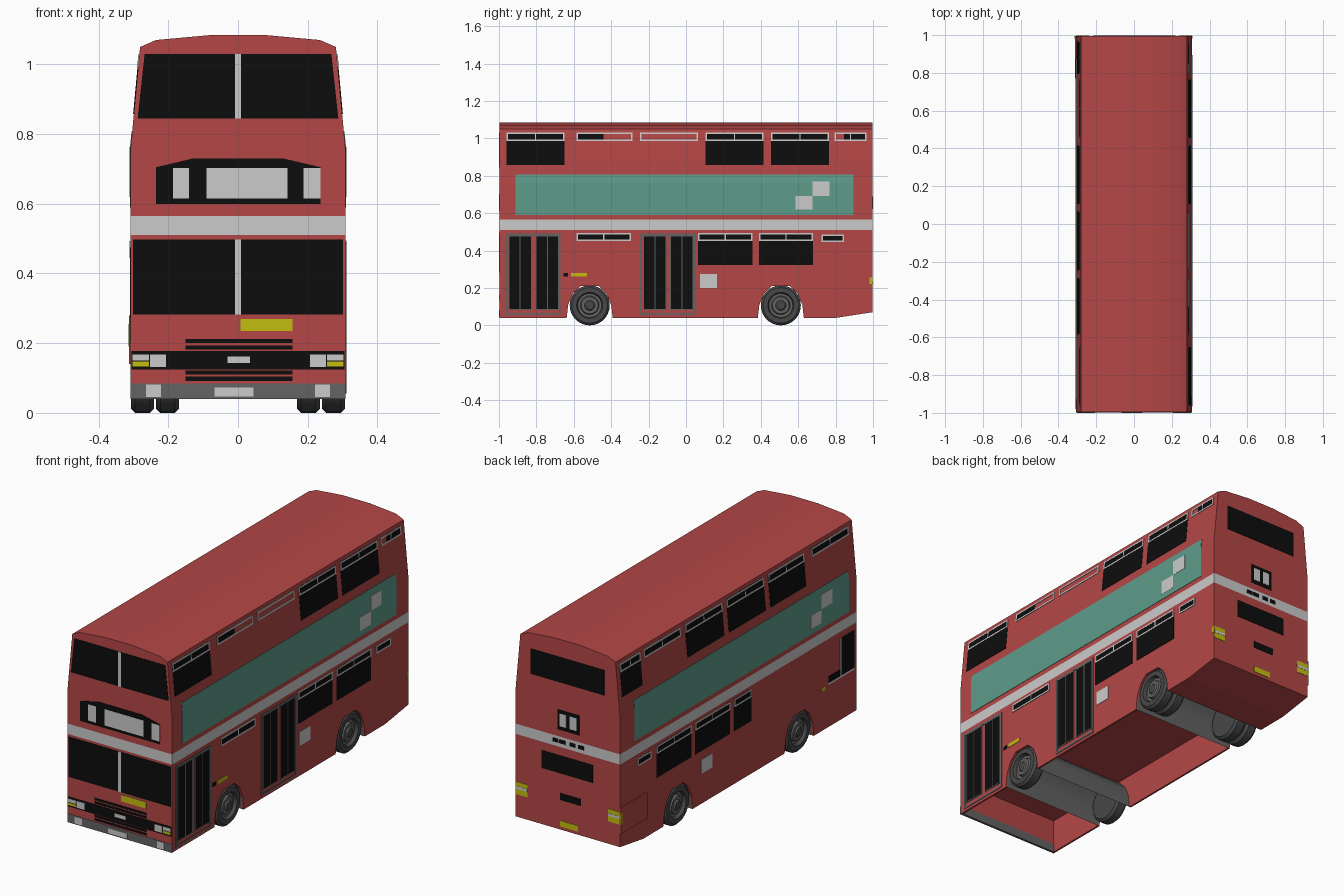
import bpy, bmesh, math
from mathutils import Vector

if "Cube" in bpy.data.objects:
    bpy.data.objects.remove(bpy.data.objects["Cube"])

def material(name, r, g, b):
    m = bpy.data.materials.new(name)
    m.diffuse_color = (r, g, b, 1)
    m.use_nodes = True
    m.node_tree.nodes["Principled BSDF"].inputs["Base Color"].default_value = m.diffuse_color
    return m

RED = material("bus red", .46, .062, .062)
BLACK = material("window black", .004, .004, .004)
WHITE = material("pale grey", .6, .6, .6)
GREEN = material("panel green", .112, .335, .26)
YELLOW = material("lamp yellow", .55, .51, .005)
GREY = material("bumper grey", .125, .125, .125)
TYRE = material("tyre grey", .065, .065, .065)

END = .996        # half length of the shell, plates reach 1.0
FLOOR = .22

def side_x(z):
    return .308 if z <= .76 else .308 - .027 * (z - .76) / .29

def finish(name, bm, mats, smooth=False):
    bmesh.ops.recalc_face_normals(bm, faces=bm.faces[:])
    me = bpy.data.meshes.new(name)
    bm.to_mesh(me)
    bm.free()
    for m in mats:
        me.materials.append(m)
    ob = bpy.data.objects.new(name, me)
    bpy.context.collection.objects.link(ob)
    if smooth:
        bpy.ops.object.select_all(action='DESELECT')
        ob.select_set(True)
        bpy.context.view_layer.objects.active = ob
        bpy.ops.object.shade_smooth_by_angle(angle=math.radians(30))
    return ob

def loft(bm, a, b):
    """Closed prism between two matching outlines."""
    va, vb = [bm.verts.new(p) for p in a], [bm.verts.new(p) for p in b]
    bm.faces.new(va)
    bm.faces.new(vb[::-1])
    for i in range(len(a)):
        j = (i + 1) % len(a)
        bm.faces.new((va[i], vb[i], vb[j], va[j]))

def x_prism(name, outline, x0, x1, mat):
    bm = bmesh.new()
    loft(bm, [(x0, y, z) for y, z in outline], [(x1, y, z) for y, z in outline])
    return finish(name, bm, [mat])

# Body shell: cross-section along y, with the pale band cut in by height
half = [(.308, FLOOR), (.308, .76), (.281, 1.05), (.235, 1.07), (.08, 1.084)]
section = half + [(-x, z) for x, z in reversed(half)]
bm = bmesh.new()
loft(bm, [(x, -END, z) for x, z in section], [(x, END, z) for x, z in section])
for z in (.51, .565):
    bmesh.ops.bisect_plane(bm, geom=bm.verts[:] + bm.edges[:] + bm.faces[:],
                           plane_co=(0, 0, z), plane_no=(0, 0, 1))
for f in bm.faces:
    f.material_index = int(.51 < f.calc_center_median().z < .565)
finish("body_shell", bm, [RED, WHITE], True)

# Skirts with wheel arches, and grey arch liners
arch_half = [(-.123, .04), (-.115, .11), (-.09, .17), (-.048, .21)]
arch = arch_half + [(-y, z) for y, z in reversed(arch_half)]
AXLES = (-.515, .507)
outline = [(-END, FLOOR), (-END, .04)]
for c in AXLES:
    outline += [(c + y, z) for y, z in arch]
    bm = bmesh.new()
    rows = [[bm.verts.new((x, c + y, z)) for y, z in arch] for x in (-.3, .3)]
    for i in range(len(arch) - 1):
        bm.faces.new((rows[0][i], rows[0][i + 1], rows[1][i + 1], rows[1][i]))
    finish("arch_liner", bm, [GREY], True)
outline += [(.8, .04), (END, .07), (END, FLOOR)]
for s in (1, -1):
    x_prism("side_skirt", outline, s * .298, s * .308, RED)

# Closed tail, front apron and bumper
x_prism("tail_block", [(.632, FLOOR), (.632, .04), (.8, .04), (END, .07), (END, FLOOR)], -.298, .298, RED)
x_prism("front_apron", [(-END, FLOOR), (-END, .085), (-.986, .085), (-.986, FLOOR)], -.298, .298, RED)
x_prism("bumper", [(-.998, .085), (-.998, .04), (-.985, .04), (-.985, .085)], -.308, .308, GREY)
# Engine cover on the left rear
x_prism("engine_cover", [(.77, .14), (.77, .28), (END, .28), (END, .14)], -.313, -.3, RED)

# Wheels: lathed profile (radius, outward offset); tyres dark, hubs grey
def wheel(name, xc, yc, s, w=.033):
    prof = [(0, -w), (.095, -w), (.107, -w + .012), (.107, w - .012), (.095, w), (.07, w),
            (.064, w - .018), (.05, w - .02), (.045, w - .006), (.028, w - .006), (.022, w + .001), (0, w + .001)]
    bm = bmesh.new()
    vs = [bm.verts.new((xc + s * x, yc, .107 + r)) for r, x in prof]
    es = [bm.edges.new(p) for p in zip(vs, vs[1:])]
    bmesh.ops.spin(bm, geom=vs + es, cent=(xc, yc, .107), axis=(1, 0, 0),
                   angle=2 * math.pi, steps=28, use_merge=True)
    bmesh.ops.remove_doubles(bm, verts=bm.verts[:], dist=1e-5)
    for f in bm.faces:
        r = max((v.co - Vector((v.co.x, yc, .107))).length for v in f.verts)
        f.material_index = int(r < .066 and r > .023 and s * (f.calc_center_median().x - xc) > 0)
    finish(name, bm, [TYRE, GREY], True)

for s in (1, -1):
    wheel("front_wheel", s * .274, AXLES[0], s)
    wheel("rear_outer_wheel", s * .274, AXLES[1], s)
    wheel("rear_inner_wheel", s * .202, AXLES[1], s)

# Thin plates are collected by part name; face is 'front', 'back', 1 (right) or -1 (left)
parts = {}

def place(face, u, v, d):
    if face == 'front':
        return (u, -END - d, v)
    if face == 'back':
        return (u, END + d, v)
    return (face * (side_x(v) + d), u, v)

def poly(name, face, pts, mat, d=.002):
    bm = parts.setdefault((name, mat), bmesh.new())
    loft(bm, [place(face, u, v, d) for u, v in pts], [place(face, u, v, -.001) for u, v in pts])

def plate(name, face, u0, u1, v0, v1, mat, d=.002):
    poly(name, face, [(u0, v0), (u1, v0), (u1, v1), (u0, v1)], mat, d)

def frame(name, face, u0, u1, v0, v1, w, mat, d=.003):
    plate(name, face, u0, u1, v0, v0 + w, mat, d)
    plate(name, face, u0, u1, v1 - w, v1, mat, d)
    for u in (u0, u1 - w):
        plate(name, face, u, u + w, v0, v1, mat, d)

def window(face, u0, u1, v0, v1, low=None, glass=None, split=True):
    """Framed vent, with an optional deep pane below it."""
    g = (u0, u1) if glass is None else glass
    frame("vent_frame", face, u0, u1, v0, v1, .008, WHITE)
    if g[1] > g[0]:
        plate("vent_glass", face, g[0], g[1], v0, v1, BLACK)
    if split:
        m = (u0 + u1) / 2
        plate("vent_frame", face, m - .003, m + .003, v0, v1, WHITE, .003)
    if low:
        plate("side_window", face, u0, u1, low, v0, BLACK)

# Upper deck windows
T, B, L = 1.03, .985, .857
bays = [(-.96, -.65), (-.585, -.285), (-.245, .065), (.105, .415), (.455, .765), (.795, .965)]
for i, (a, b) in enumerate(bays):
    window(1, a, b, B, T, L if i in (0, 3, 4) else None,
           {1: (a, -.44), 2: (0, 0), 5: (.845, b)}.get(i), i not in (1, 2))
    window(-1, a, b, B, T, L if i in (1, 2, 3, 5) else None)

# Green side panels with pale squares, access panels, corner lamps
for s in (1, -1):
    a, b = (-.912, .895) if s == 1 else (-.93, .875)
    plate("green_panel", s, a, b, .59, .76, GREEN)
    plate("green_panel", s, a, b, .76, .807, GREEN)
    k = .585 if s == 1 else -.7
    plate("panel_square", s, k, k + .092, .62, .693, WHITE, .003)
    k += s * .091
    plate("panel_square", s, k, k + .092, .693, .758, WHITE, .003)
    plate("panel_square", s, k, k + .092, .758, .77, WHITE, .003)
    k = .075 if s == 1 else .22
    plate("access_panel", s, k, k + .092, .2, .275, WHITE)
    plate("corner_lamp", s, .982, END, .19 if s < 0 else .22, .255, YELLOW, .006 if s < 0 else .002)

# Lower deck windows
window(1, -.585, -.295, .45, .495)
window(1, .065, .355, .45, .493, .322)
window(1, .39, .68, .45, .493, .322)
window(1, .725, .845, .445, .487, None, None, False)
window(-1, .735, .85, .445, .487, None, None, False)
window(-1, .395, .69, .45, .493, .322)
window(-1, .07, .365, .45, .493, .322)
window(-1, -.11, .035, .45, .493, .322, None, False)

# Driver's window, side markers
plate("driver_window", -1, -.98, -.87, .275, .475, BLACK)
plate("driver_window", -1, -.86, -.76, .275, .31, BLACK)
plate("driver_window_frame", -1, -.87, -.86, .265, .475, WHITE)
plate("driver_window_frame", -1, -.98, -.76, .265, .275, WHITE)
plate("side_marker", 1, -.615, -.53, .26, .28, YELLOW)
plate("marker_socket", 1, -.655, -.63, .26, .28, BLACK)
plate("side_marker", -1, -.735, -.7, .25, .27, YELLOW)

# Folding doors: grey frame, two leaves each with a grey bar
for a in (-.965, -.245):
    frame("door_frame", 1, a, a + .295, .055, .49, .01, GREY)
    for k in (.02, .165):
        plate("door_glass", 1, a + k, a + k + .115, .088, .476, BLACK)
        frame("door_frame", 1, a + k - .005, a + k + .12, .083, .48, .005, GREY)
        plate("door_frame", 1, a + k + .056, a + k + .061, .088, .476, GREY, .003)

# Front windows and destination box
F = 'front'
poly("upper_windscreen", F, [(-.288, .845), (.288, .845), (.268, 1.03), (-.268, 1.03)], BLACK)
plate("lower_windscreen", F, -.302, .302, .283, .497, BLACK)
plate("windscreen_pillar", F, -.008, .009, .845, 1.03, WHITE, .003)
plate("windscreen_pillar", F, -.008, .009, .283, .497, WHITE, .003)
poly("destination_box", F, [(-.235, .6), (.237, .6), (.237, .705), (.13, .73), (-.13, .73), (-.235, .705)], BLACK)
for a, b in ((-.186, -.14), (-.09, .142), (.188, .237)):
    plate("destination_blind", F, a, b, .615, .702, WHITE, .003)

# Grille, lamps and number plate
plate("front_sign", F, .007, .157, .235, .27, YELLOW)
for z in (.2, .182, .11, .092):
    plate("grille_bar", F, -.15, .157, z, z + .012, BLACK)
plate("lamp_band", F, -.305, .305, .125, .177, BLACK)
plate("front_badge", F, -.03, .035, .143, .162, WHITE, .003)
for s in (1, -1):
    for name, a, b, z0, z1, m in (("headlamp", .207, .252, .132, .168, WHITE),
                                  ("outer_lamp", .256, .303, .15, .168, WHITE),
                                  ("indicator", .256, .303, .133, .147, YELLOW),
                                  ("fog_lamp", .221, .264, .045, .082, WHITE)):
        plate(name, F, min(s * a, s * b), max(s * a, s * b), z0, z1, m, .004)
plate("number_plate", F, -.067, .045, .047, .073, WHITE, .004)

# Back: windows, route box, vents, lamps
R = 'back'
plate("back_upper_window", R, -.215, .22, .855, .99, BLACK)
plate("back_lower_window", R, -.148, .155, .37, .465, BLACK)
plate("back_route_box", R, -.068, .06, .602, .708, BLACK)
for a in (-.052, .008):
    plate("back_route_blind", R, a, a + .04, .622, .69, WHITE, .003)
for a in (-.095, -.045, .015, .055):
    plate("back_vent", R, a, a + .035, .53, .55, BLACK)
plate("back_handle", R, -.078, .045, .228, .265, BLACK)
plate("back_number_plate", R, -.06, .045, .087, .118, YELLOW)
for s in (1, -1):
    a, b = sorted((s * .238, s * .306))
    plate("tail_lamp", R, a, b, .19, .257, YELLOW)
    plate("tail_lamp_strip", R, a, b, .22, .234, WHITE, .003)

for (name, mat), bm in parts.items():
    finish(name, bm, [mat])
